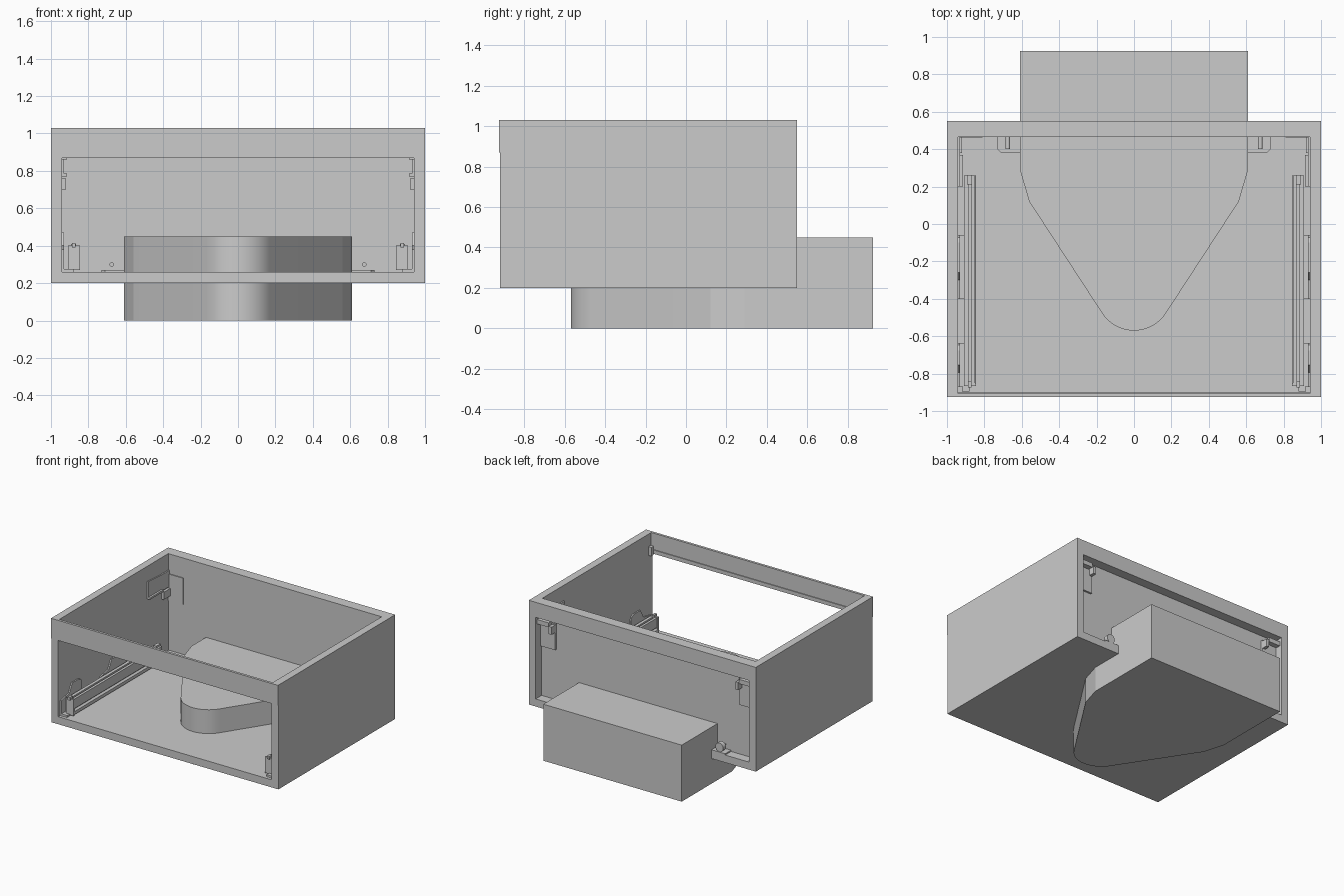
import bpy, bmesh, math

if "Cube" in bpy.data.objects:
    bpy.data.objects.remove(bpy.data.objects["Cube"])


def mesh_object(name, bm):
    bmesh.ops.recalc_face_normals(bm, faces=bm.faces)
    me = bpy.data.meshes.new(name)
    bm.to_mesh(me)
    bm.free()
    ob = bpy.data.objects.new(name, me)
    bpy.context.collection.objects.link(ob)
    return ob


def box(name, x, y, z):
    """Box from (min, max) pairs."""
    bm = bmesh.new()
    bmesh.ops.create_cube(bm, size=1)
    for v in bm.verts:
        for i, (a, b) in enumerate((x, y, z)):
            v.co[i] = (a + b) / 2 + v.co[i] * (b - a)
    return mesh_object(name, bm)


def prism(name, pts, axis, lo, hi):
    """Extrude a 2D outline along y (x,z points), x (y,z) or z (x,y)."""
    place = {'x': lambda p, t: (t, p[0], p[1]),
             'y': lambda p, t: (p[0], t, p[1]),
             'z': lambda p, t: (p[0], p[1], t)}[axis]
    bm = bmesh.new()
    rings = [[bm.verts.new(place(p, t)) for p in pts] for t in (lo, hi)]
    bm.faces.new(rings[0])
    bm.faces.new(rings[1])
    n = len(pts)
    for i in range(n):
        j = (i + 1) % n
        bm.faces.new((rings[0][i], rings[0][j], rings[1][j], rings[1][i]))
    return mesh_object(name, bm)


def smooth(ob, degrees):
    bpy.ops.object.select_all(action='DESELECT')
    ob.select_set(True)
    bpy.context.view_layer.objects.active = ob
    bpy.ops.object.shade_smooth_by_angle(angle=math.radians(degrees))


def pin(name, x, z, r, y0, y1):
    pts = [(x + r * math.cos(i * math.tau / 20), z + r * math.sin(i * math.tau / 20))
           for i in range(20)]
    smooth(prism(name, pts, 'y', y0, y1), 30)


# Open housing: floor, front rail, recessed back
box("floor", (-0.94, 0.94), (-0.92, 0.55), (0.2, 0.26))
box("front_top_rail", (-0.94, 0.94), (-0.925, -0.905), (0.87, 1.03))
box("front_rail_lip", (-0.94, 0.94), (-0.906, -0.898), (0.87, 0.9))
box("back_top_rail", (-0.94, 0.94), (0.465, 0.55), (0.91, 1.03))
box("back_panel", (-0.94, 0.94), (0.469, 0.475), (0.255, 0.915))

# Block with a rounded nose under and behind the housing
r, cy = 0.203, -0.367
half = math.atan2(0.838, 0.545)
nose = [(r * math.sin(t), cy - r * math.cos(t))
        for t in (-half + 2 * half * i / 16 for i in range(17))]
outline = [(-0.61, 0.925), (-0.61, 0.29), (-0.56, 0.12)] + nose + \
          [(0.56, 0.12), (0.61, 0.29), (0.61, 0.925)]
smooth(prism("nose_block", outline, 'z', 0, 0.45), 11)

for s, side in ((-1, "left"), (1, "right")):
    def sx(a, b):
        return tuple(sorted((s * a, s * b)))

    # Side wall with a slight step at the front
    wall = [(-0.92, 0.2), (0.55, 0.2), (0.55, 1.03), (-0.925, 1.03),
            (-0.925, 0.87), (-0.92, 0.87)]
    prism(side + "_wall", wall, 'x', *sx(0.94, 1))

    # Grooved drawer slide along the floor
    slide = [(0.91, 0.275), (0.91, 0.395), (0.885, 0.395), (0.885, 0.36),
             (0.87, 0.36), (0.87, 0.395), (0.85, 0.395), (0.85, 0.32),
             (0.86, 0.31), (0.845, 0.3), (0.845, 0.275)]
    prism(side + "_slide", [(s * a, b) for a, b in slide], 'y', -0.85, 0.26)
    box(side + "_slide_front_cap", sx(0.845, 0.91), (-0.865, -0.85), (0.27, 0.4))
    box(side + "_slide_front_tab", sx(0.868, 0.888), (-0.875, -0.84), (0.39, 0.415))
    box(side + "_slide_back_tab", sx(0.865, 0.892), (0.21, 0.262), (0.37, 0.41))

    # L-shaped slide brackets with clipped corners
    for y0, y1 in ((-0.895, -0.635), (-0.4, -0.06)):
        plate = [(y0, 0.26), (y1, 0.26), (y1, 0.43), (y1 - 0.012, 0.458),
                 (y1 - 0.04, 0.47), (y0 + 0.14, 0.47), (y0 + 0.1, 0.4), (y0, 0.38)]
        prism(side + "_bracket_plate", plate, 'x', *sx(0.93, 0.942))
        box(side + "_bracket_foot", sx(0.88, 0.935), (y0, y1), (0.258, 0.276))

    # Upper wall bracket at the back and small hook at the front
    arm = [(0.2, 0.77), (0.47, 0.77), (0.47, 0.9), (0.36, 0.9), (0.2, 0.91)]
    prism(side + "_upper_arm", arm, 'x', *sx(0.93, 0.942))
    box(side + "_upper_arm_lip", sx(0.915, 0.935), (0.2, 0.37), (0.77, 0.785))
    box(side + "_upper_arm_catch", sx(0.92, 0.942), (0.38, 0.465), (0.7, 0.76))
    box(side + "_front_hook", sx(0.915, 0.942), (-0.9, -0.87), (0.86, 0.93))

    # Hanger plate through the back panel with its hook
    box(side + "_hanger_plate", sx(0.81, 0.941), (0.462, 0.49), (0.66, 0.87))
    box(side + "_hanger_top", sx(0.84, 0.941), (0.474, 0.53), (0.85, 0.885))
    box(side + "_hanger_hook", sx(0.81, 0.835), (0.474, 0.535), (0.8, 0.86))

    # Slotted floor foot and bolt at the back
    foot = [(0.605, 0.55), (0.605, 0.38), (0.71, 0.38), (0.73, 0.4), (0.73, 0.55)]
    prism(side + "_back_foot", [(s * a, b) for a, b in foot], 'z', 0.255, 0.27)
    pin(side + "_bolt_shank", s * 0.675, 0.3, 0.012, 0.4, 0.53)
    pin(side + "_bolt_head", s * 0.675, 0.305, 0.035, 0.51, 0.545)
